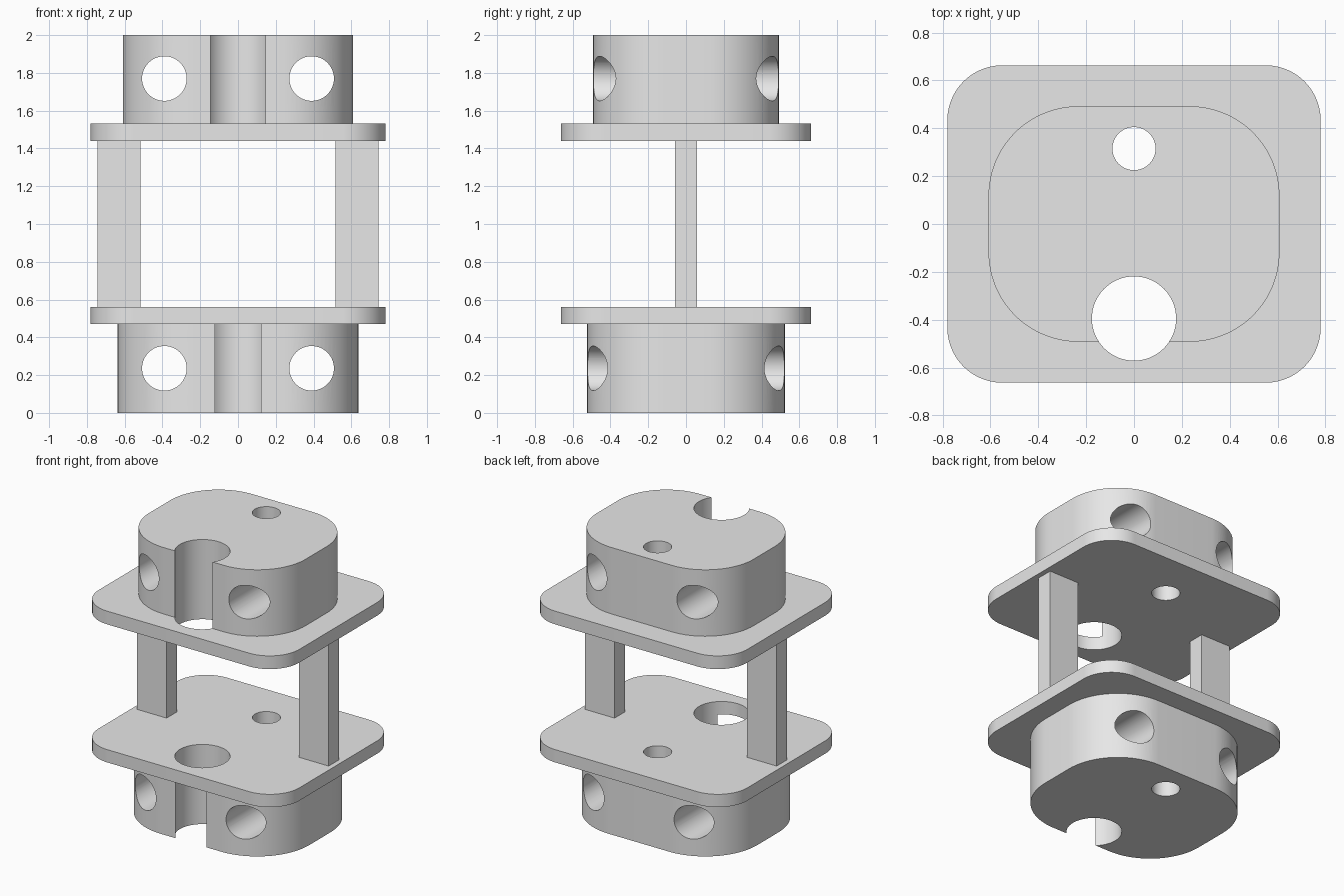
import bpy, bmesh, math
from mathutils import Matrix

default = bpy.data.objects.get("Cube")
if default:
    bpy.data.objects.remove(default, do_unlink=True)

grey = bpy.data.materials.new("plain grey")
grey.use_nodes = True
grey.diffuse_color = (0.8, 0.8, 0.8, 1)
grey.node_tree.nodes["Principled BSDF"].inputs["Base Color"].default_value = (0.8, 0.8, 0.8, 1)


def make_object(name, bm):
    bmesh.ops.recalc_face_normals(bm, faces=bm.faces)
    mesh = bpy.data.meshes.new(name)
    bm.to_mesh(mesh)
    bm.free()
    mesh.materials.append(grey)
    obj = bpy.data.objects.new(name, mesh)
    bpy.context.collection.objects.link(obj)
    return obj


def rounded_block(name, hx, hy, radius, z0, z1, steps=24):
    """Upright prism with a rounded rectangular outline."""
    bm = bmesh.new()
    ring = []
    for corner, (sx, sy) in enumerate([(1, 1), (-1, 1), (-1, -1), (1, -1)]):
        for i in range(steps + 1):
            a = (corner + i / steps) * math.pi / 2
            ring.append(bm.verts.new((sx * (hx - radius) + radius * math.cos(a),
                                      sy * (hy - radius) + radius * math.sin(a), z0)))
    base = bm.faces.new(ring)
    top = bmesh.ops.extrude_face_region(bm, geom=[base], use_keep_orig=True)["geom"]
    verts = [v for v in top if isinstance(v, bmesh.types.BMVert)]
    bmesh.ops.translate(bm, verts=verts, vec=(0, 0, z1 - z0))
    return make_object(name, bm)


def cylinder(name, radius, length, centre, along_y=False):
    bm = bmesh.new()
    turn = Matrix.Rotation(math.pi / 2, 4, "X") if along_y else Matrix()
    bmesh.ops.create_cone(bm, cap_ends=True, segments=64, radius1=radius, radius2=radius,
                          depth=length, matrix=Matrix.Translation(centre) @ turn)
    obj = make_object(name, bm)
    obj.hide_render = True
    return obj


def post(name, side):
    bm = bmesh.new()
    bmesh.ops.create_cube(bm, size=1, matrix=Matrix.Translation((side * 0.63, 0, 1.0))
                          @ Matrix.Diagonal((0.23, 0.114, 0.88, 1)))
    return make_object(name, bm)


# Blocks and plates
lower_block = rounded_block("lower_block", 0.638, 0.523, 0.405, 0, 0.47)
lower_plate = rounded_block("lower_plate", 0.78, 0.663, 0.23, 0.47, 0.56)
upper_plate = rounded_block("upper_plate", 0.78, 0.663, 0.23, 1.44, 1.533)
upper_block = rounded_block("upper_block", 0.608, 0.492, 0.375, 1.533, 2)

# Connecting posts
post("left_post", 1)
post("right_post", -1)

# Vertical bores through everything, and cross bores through the blocks
vertical = [cylinder("front_bore_cutter", 0.176, 3, (0, -0.395, 1)),
            cylinder("back_bore_cutter", 0.09, 3, (0, 0.315, 1))]
cross = {block: [cylinder("cross_bore_cutter", 0.118, 2, (s * 0.39, 0, z), True) for s in (-1, 1)]
         for block, z in ((lower_block, 0.236), (upper_block, 1.77))}

for obj in (lower_block, lower_plate, upper_plate, upper_block):
    for cutter in vertical + cross.get(obj, []):
        mod = obj.modifiers.new("bore", "BOOLEAN")
        mod.operation = "DIFFERENCE"
        mod.solver = "EXACT"
        mod.object = cutter
    bpy.context.view_layer.update()
    bpy.ops.object.select_all(action="DESELECT")
    obj.select_set(True)
    bpy.context.view_layer.objects.active = obj
    for mod in list(obj.modifiers):
        bpy.ops.object.modifier_apply(modifier=mod.name)
    bpy.ops.object.shade_smooth_by_angle(angle=math.radians(30))

for cutter in vertical + [c for pair in cross.values() for c in pair]:
    bpy.data.objects.remove(cutter, do_unlink=True)
